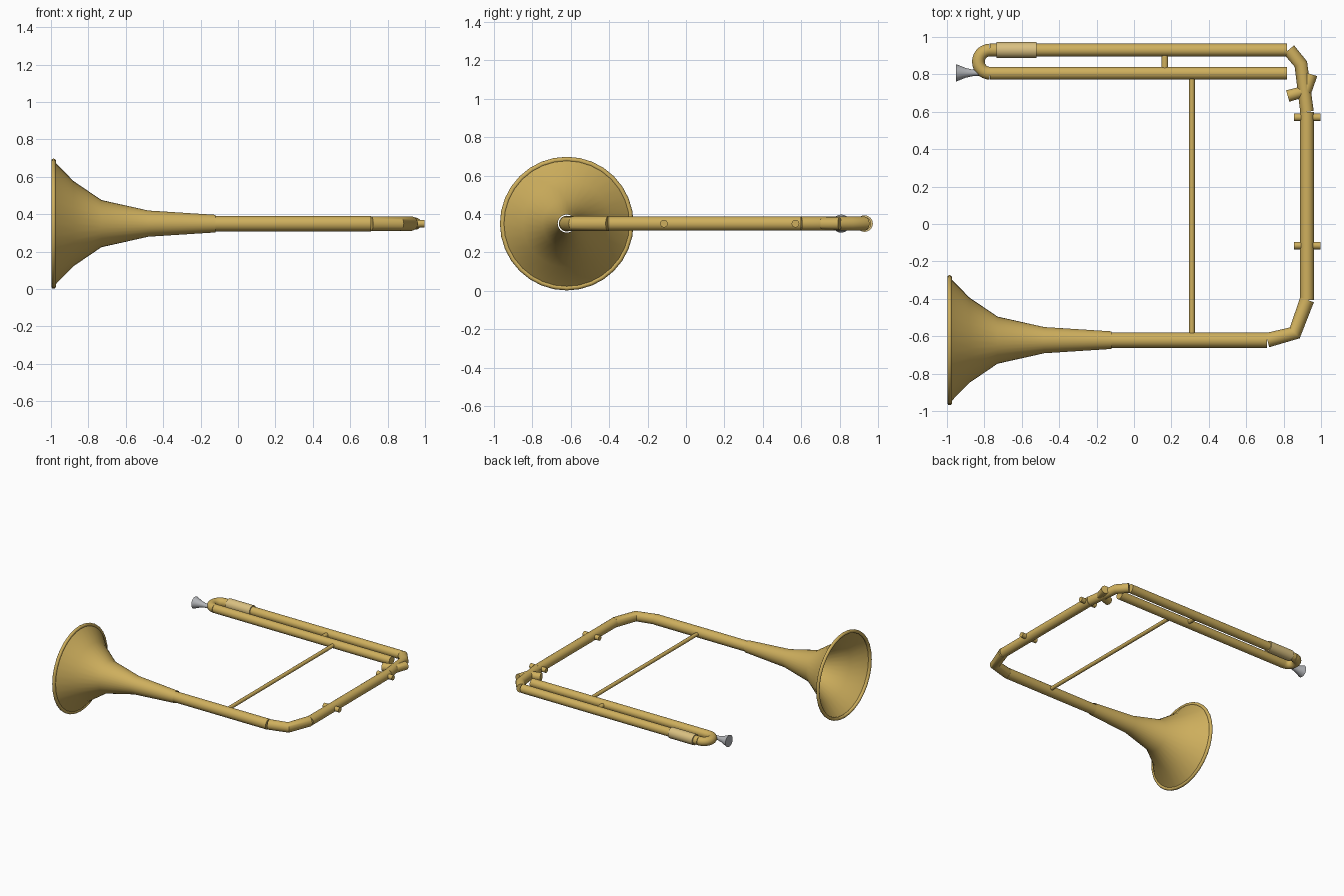
import bpy, bmesh, math
from mathutils import Vector

if "Cube" in bpy.data.objects:
    bpy.data.objects.remove(bpy.data.objects["Cube"])

Z = 0.35  # every part lies on this centre plane


def material(name, rgb):
    m = bpy.data.materials.new(name)
    m.diffuse_color = (*rgb, 1)
    m.use_nodes = True
    m.node_tree.nodes["Principled BSDF"].inputs["Base Color"].default_value = m.diffuse_color
    return m


brass = material("brass", (0.62, 0.43, 0.11))
pale = material("pale_brass", (0.70, 0.53, 0.22))
silver = material("silver", (0.45, 0.46, 0.48))


def sweep(name, path, radius, mat=brass, sides=24, caps=True):
    """Round tube along (x, y) points; radius is one number or one per point."""
    radii = radius if isinstance(radius, (list, tuple)) else [radius] * len(path)
    pts = [Vector((x, y, Z)) for x, y in path]
    bm = bmesh.new()
    rings = []
    for i, (p, r) in enumerate(zip(pts, radii)):
        a = (p - pts[i - 1]).normalized() if i else Vector()
        b = (pts[i + 1] - p).normalized() if i < len(pts) - 1 else Vector()
        t = (a + b).normalized()
        side, up = Vector((-t.y, t.x, 0)), Vector((0, 0, 1))
        ring = []
        for k in range(sides):
            w = math.tau * k / sides
            ring.append(bm.verts.new(p + side * r * math.cos(w) + up * r * math.sin(w)))
        rings.append(ring)
    for r0, r1 in zip(rings, rings[1:]):
        for k in range(sides):
            n = (k + 1) % sides
            bm.faces.new((r0[k], r0[n], r1[n], r1[k]))
    if caps:
        bm.faces.new(rings[0][::-1])
        bm.faces.new(rings[-1])
    bmesh.ops.recalc_face_normals(bm, faces=bm.faces)
    me = bpy.data.meshes.new(name)
    bm.to_mesh(me)
    bm.free()
    ob = bpy.data.objects.new(name, me)
    bpy.context.collection.objects.link(ob)
    return finish(ob, mat)


def finish(ob, mat):
    ob.data.materials.append(mat)
    bpy.ops.object.select_all(action='DESELECT')
    ob.select_set(True)
    bpy.context.view_layer.objects.active = ob
    bpy.ops.object.shade_smooth_by_angle(angle=math.radians(40))
    return ob


# Flared bell, open at both ends, with a rolled rim
BY = -0.621
flare = [(-0.985, 0.335), (-0.88, 0.228), (-0.73, 0.126), (-0.48, 0.07), (-0.12, 0.047)]
sweep("bell", [(x, BY) for x, r in flare], [r for x, r in flare], sides=32, caps=False)
bpy.ops.mesh.primitive_torus_add(major_radius=0.335, minor_radius=0.013, major_segments=32,
                                 minor_segments=10, location=(-0.986, BY, Z),
                                 rotation=(0, math.pi / 2, 0))
rim = bpy.context.object
rim.name = "bell_rim"
finish(rim, brass)

# Bell pipe, lower bend, rear pipe, upper bend
sweep("bell_pipe", [(-0.13, BY), (0.71, BY)], 0.041)
sweep("lower_bend", [(0.713, BY), (0.86, -0.582), (0.925, -0.405)], 0.039)
sweep("rear_pipe", [(0.925, -0.405), (0.925, 0.6)], 0.037)
sweep("upper_bend", [(0.925, 0.6), (0.892, 0.855), (0.828, 0.932)], 0.036)
sweep("small_bend", [(0.822, 0.684), (0.922, 0.713), (0.949, 0.8)], 0.032)

# Twin slide pipes joined by a U bend
Y0, Y1 = 0.806, 0.93
for label, y in (("inner", Y0), ("outer", Y1)):
    sweep(label + "_slide_pipe", [(-0.77, y), (0.818, y)], 0.034)
mid, rad = (Y0 + Y1) / 2, (Y1 - Y0) / 2
arc = [math.pi / 2 + math.pi * i / 14 for i in range(15)]
sweep("slide_u_bend", [(-0.77 + rad * math.cos(a), mid + rad * math.sin(a)) for a in arc], 0.034)
sweep("slide_sleeve", [(-0.735, Y1), (-0.52, Y1)], 0.043, pale)

# Mouthpiece
cup = [(-0.953, 0.047), (-0.94, 0.042), (-0.90, 0.026), (-0.86, 0.017), (-0.82, 0.015)]
sweep("mouthpiece", [(x, Y0 + 0.002) for x, r in cup], [r for x, r in cup], silver)

# Braces and cross bars
sweep("short_brace", [(0.165, 0.82), (0.165, 0.915)], 0.018, sides=16)
sweep("long_brace", [(0.31, -0.6), (0.31, 0.79)], 0.015, sides=16)
for i, y in enumerate((0.57, -0.115)):
    sweep(f"cross_bar_{i + 1}", [(0.855, y), (0.997, y)], 0.02, sides=16)
